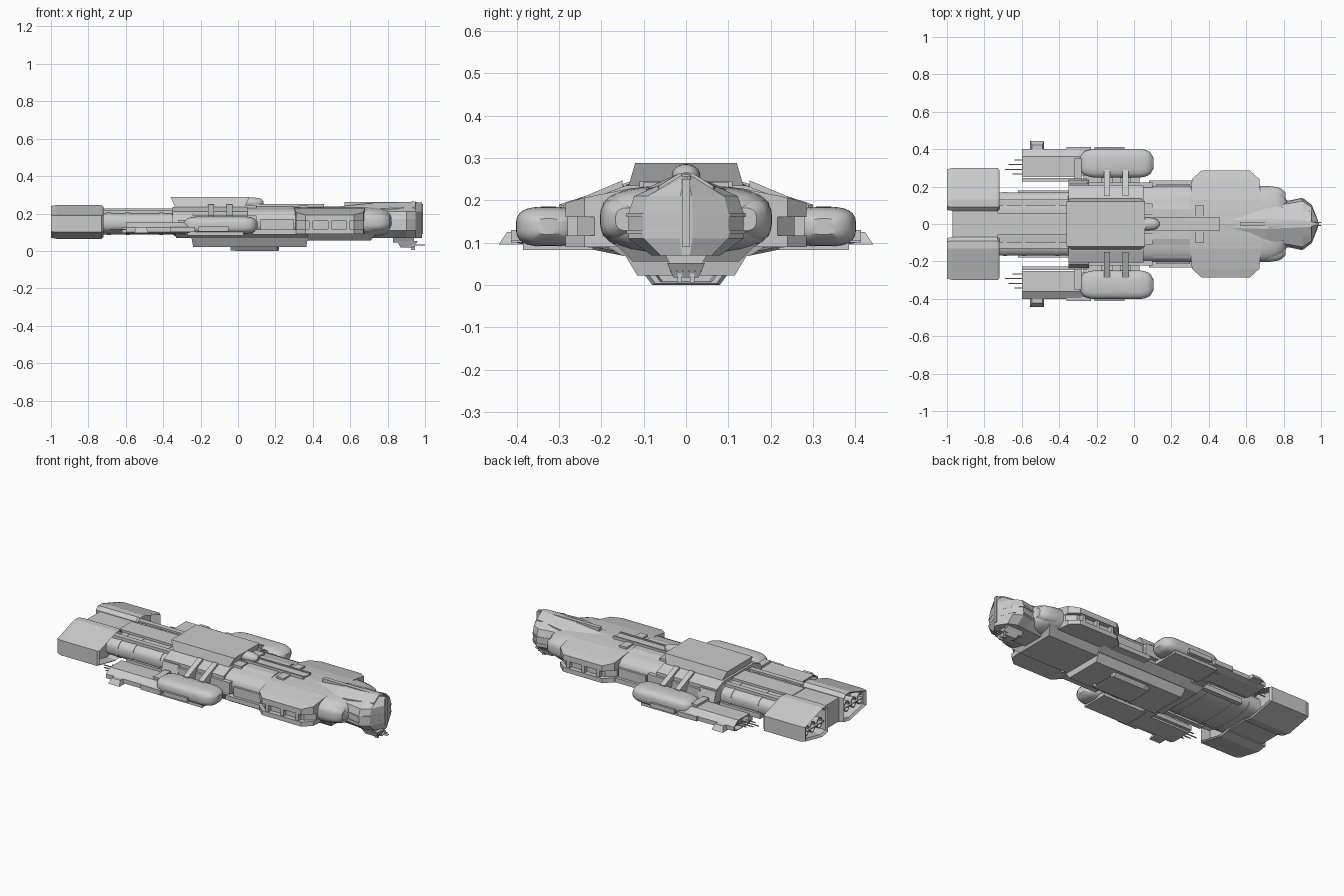
import bpy, bmesh, math

default_cube = bpy.data.objects.get("Cube")
if default_cube:
    bpy.data.objects.remove(default_cube, do_unlink=True)


def loft(name, rings, mirror=False, smooth=False):
    """Skin a row of equal-length rings, cap both ends, optionally mirror over y."""
    bm = bmesh.new()
    rows = [[bm.verts.new(point) for point in ring] for ring in rings]
    count = len(rows[0])
    for first, second in zip(rows, rows[1:]):
        for i in range(count):
            j = (i + 1) % count
            bm.faces.new((first[i], first[j], second[j], second[i]))
    bm.faces.new(rows[0])
    bm.faces.new(rows[-1])
    bmesh.ops.recalc_face_normals(bm, faces=bm.faces)
    mesh = bpy.data.meshes.new(name)
    bm.to_mesh(mesh)
    bm.free()
    part = bpy.data.objects.new(name, mesh)
    bpy.context.collection.objects.link(part)
    if mirror:
        part.modifiers.new("mirror", "MIRROR").use_axis = (False, True, False)
    if smooth:
        bpy.ops.object.select_all(action="DESELECT")
        part.select_set(True)
        bpy.context.view_layer.objects.active = part
        bpy.ops.object.shade_smooth_by_angle(angle=math.radians(35))


def oval(y, z, width, height, power, count=28):
    """Cross-section of a rounded box."""
    def bulge(value):
        return math.copysign(abs(value) ** (2 / power), value)
    angles = [math.tau * (i + 0.5) / count for i in range(count)]
    return [(y + width * bulge(math.cos(a)), z + height * bulge(math.sin(a))) for a in angles]


def both_sides(half):
    """Complete a half cross-section, listed top to bottom, with its mirror image."""
    return list(half) + [(-y, z) for y, z in reversed(half)]


def flare(name, section, stations, mirror=False, smooth=False):
    """Carry a cross-section along x, scaled about its centre at each station."""
    cy = sum(y for y, z in section) / len(section)
    cz = sum(z for y, z in section) / len(section)
    rings = [[(x, cy + (y - cy) * size, cz + (z - cz) * size) for y, z in section]
             for x, size in stations]
    loft(name, rings, mirror, smooth)


def capsule(name, x, width, height, y=0, z=0.15, tail=0, nose=0, end=0.5, power=3, mirror=False):
    """Rounded body along x whose two ends swell elliptically."""
    steps = [i / 5 for i in range(6)]
    swell = [end + (1 - end) * math.sqrt(t * (2 - t)) for t in steps]
    stations = [(x[0] + tail * t, s) for t, s in zip(steps, swell)]
    stations += [(x[1] - nose * t, s) for t, s in reversed(list(zip(steps, swell)))]
    flare(name, oval(y, z, width, height, power), stations, mirror, smooth=True)


def block(name, x, y, z, top=(0, 0), bottom=(0, 0), mirror=False):
    """Box whose top or bottom is drawn in by (x, y); a single y is a centred half width."""
    if isinstance(y, float):
        y = (-y, y)
    rings = []
    for height, (dx, dy) in zip(z, (bottom, top)):
        left, right = x[0] + dx, x[1] - dx
        near, far = (y[0] if mirror else y[0] + dy), y[1] - dy
        rings.append([(left, near, height), (right, near, height),
                      (right, far, height), (left, far, height)])
    loft(name, rings, mirror)


def span(y, x, z):
    """Upright rectangular ring facing along y."""
    return [(x[0], y, z[0]), (x[1], y, z[0]), (x[1], y, z[1]), (x[0], y, z[1])]


# Main hull: rounded neck and body
capsule("neck_hull", x=(-0.76, -0.3), width=0.17, height=0.063, end=0.8)
capsule("main_hull", x=(-0.36, 0.82), width=0.203, height=0.08, z=0.155, tail=0.05, nose=0.14, end=0.6)
for x in (-0.7, -0.6, -0.42):
    capsule("neck_band", x=(x, x + 0.02), width=0.173, height=0.066, end=0.8)
block("neck_spine", x=(-0.75, -0.35), y=0.06, z=(0.1, 0.226))
block("neck_rail", x=(-0.75, -0.35), y=(0.1, 0.13), z=(0.1, 0.219), mirror=True)
block("neck_duct", x=(-0.62, -0.35), y=(0.15, 0.18), z=(0.095, 0.125), mirror=True)

# Stern engine blocks with recessed front and rear mouths
engine_section = ((0.07, 0.225), (0.09, 0.245), (0.13, 0.245), (0.3, 0.19),
                  (0.3, 0.1), (0.13, 0.065), (0.07, 0.075))
flare("engine_block", engine_section,
      ((-0.78, 0.88), (-0.72, 0.92), (-0.73, 1), (-0.97, 1), (-1, 0.94), (-0.99, 0.8), (-0.93, 0.75)),
      mirror=True)
block("engine_bridge", x=(-0.97, -0.73), y=0.075, z=(0.08, 0.222))
block("exhaust_vane", x=(-0.99, -0.93), y=(0.1, 0.28), z=(0.148, 0.154), mirror=True)
for y in (0.13, 0.195, 0.255):
    flare("exhaust_nozzle", oval(y, 0.15, 0.026, 0.034, power=2, count=16),
          ((-0.92, 0.7), (-0.98, 1), (-0.98, 0.8), (-0.94, 0.5)), mirror=True, smooth=True)

# Raised dorsal block with overhanging ends and sloping skirts
block("dorsal_block", x=(-0.36, 0.06), y=0.14, z=(0.22, 0.288), top=(0, 0.02), bottom=(0.03, 0))
block("dorsal_skirt", x=(-0.35, 0.05), y=0.207, z=(0.21, 0.235), top=(0, 0.065))
block("dorsal_wall", x=(-0.35, 0.05), y=0.207, z=(0.16, 0.21))
block("dorsal_front_ledge", x=(0.03, 0.1), y=(0.05, 0.11), z=(0.2, 0.245), mirror=True)
block("dorsal_side_step", x=(-0.35, -0.24), y=(0.17, 0.235), z=(0.13, 0.2), top=(0, 0.02), mirror=True)
block("flank_plate", x=(-0.25, 0.1), y=(0.18, 0.222), z=(0.12, 0.19), mirror=True)
capsule("dorsal_bubble", x=(0.02, 0.135), width=0.034, height=0.028, z=0.258, nose=0.06, end=0.3, power=2)

# Spine rail on the forward deck
block("spine_rail", x=(0.05, 0.46), y=0.036, z=(0.21, 0.246))
block("spine_rail_lip", x=(0.08, 0.46), y=(0.026, 0.036), z=(0.24, 0.252), mirror=True)
block("spine_crossbar", x=(0.325, 0.375), y=0.1, z=(0.21, 0.243))
block("deck_panel", x=(0.1, 0.3), y=0.18, z=(0.21, 0.239), top=(0, 0.1))

# Forward side armour: sloping shell above a recessed slot and a lower lip
plan = ((0, 0), (0.13, 0), (0.24, 0.01), (0.285, 0.06))


def armour(name, low, crown, slope, shrink=0.0):
    """Layer following the chamfered armour plan; its roof falls away outward."""
    loft(name, [span(y * (1 - shrink), (0.3 + cut, 0.68 - cut), (low, crown - slope * y * y))
                for y, cut in plan], mirror=True)


armour("armour_shell", low=0.16, crown=0.238, slope=0.55)
armour("armour_slot", low=0.1, crown=0.165, slope=0, shrink=0.1)
armour("armour_lip", low=0.09, crown=0.117, slope=0)
for x in (0.38, 0.48, 0.58):
    block("armour_post", x=(x, x + 0.02), y=(0.24, 0.28), z=(0.11, 0.165), mirror=True)
block("forward_runner", x=(0.08, 0.32), y=(0.18, 0.232), z=(0.088, 0.115), mirror=True)
block("forward_runner_cap", x=(0.12, 0.3), y=(0.18, 0.215), z=(0.115, 0.17), mirror=True)
block("aft_runner", x=(-0.33, -0.25), y=(0.17, 0.242), z=(0.088, 0.115), mirror=True)

# Bow: tall wedge head, brow bands, rising crest and rounded shoulders
bow_plan = ((0.72, 0.11), (0.83, 0.122), (0.9, 0.136), (0.95, 0.1), (0.985, 0.015))


def bow(name, section):
    """Carry a half cross-section of (share of width, height) along the bow plan."""
    loft(name, [[(x, y * width, z) for y, z in both_sides(section)] for x, width in bow_plan])


bow("bow_head", ((0.12, 0.258), (0.9, 0.21), (1, 0.17), (1, 0.11), (0.6, 0.07)))
for z in (0.12, 0.16):
    bow("bow_band", ((1.03, z + 0.01), (1.03, z)))
crest_stations = ((0.48, 0.02, 0.232), (0.7, 0.026, 0.254), (0.95, 0.016, 0.264))
loft("bow_crest", [[(x, y, z) for y, z in both_sides(((w, top), (w * 4, top - 0.03), (w * 4, 0.19)))]
                   for x, w, top in crest_stations])
block("bow_ridge", x=(0.57, 0.96), y=0.012, z=(0.22, 0.262))
block("bow_stem", x=(0.95, 0.99), y=0.01, z=(0.09, 0.25))
capsule("bow_shoulder", x=(0.66, 0.81), width=0.073, height=0.055, y=0.13, z=0.155,
        nose=0.1, end=0.5, mirror=True)

# Chin turret and probes
block("chin_pylon", x=(0.83, 0.94), y=0.06, z=(0.045, 0.09), bottom=(0, 0.025))
block("chin_turret", x=(0.85, 0.96), y=0.045, z=(0.018, 0.052), bottom=(0.02, 0.015))
block("chin_blade", x=(0.925, 0.945), y=(0.01, 0.02), z=(0.006, 0.03), mirror=True)
for i in range(3):
    y = 0.006 + i * 0.014
    block("chin_probe", x=(0.93, 1 - i * 0.02), y=(y, y + 0.004), z=(0.03, 0.034), mirror=True)

# Belly: keel plates and the deep hangar with an open mouth
block("belly_forward", x=(0.3, 0.74), y=0.17, z=(0.055, 0.1), bottom=(0.03, 0.045))
block("belly_mid", x=(-0.34, 0.38), y=0.2, z=(0.068, 0.1), bottom=(0.01, 0.05))
block("belly_keel", x=(-0.25, 0.375), y=0.15, z=(0.022, 0.08), bottom=(0.01, 0.035))
flare("belly_hangar", both_sides(((0.125, 0.06), (0.08, 0))),
      ((-0.04, 0.9), (0, 1), (0.21, 1), (0.22, 0.9), (0.22, 0.75), (0.13, 0.7)))

# Side nacelles with tail booms, fins and antennae
capsule("nacelle", x=(-0.29, 0.103), width=0.077, height=0.047, y=0.325, z=0.138,
        tail=0.09, nose=0.08, end=0.4, mirror=True)
block("nacelle_keel", x=(-0.27, 0.03), y=(0.22, 0.385), z=(0.083, 0.105), mirror=True)
block("nacelle_outer_rail", x=(-0.21, -0.05), y=(0.37, 0.413), z=(0.105, 0.13), mirror=True)
boom_section = ((0.25, 0.15), (0.36, 0.152), (0.4, 0.125), (0.4, 0.1), (0.37, 0.092), (0.25, 0.092))
flare("tail_boom", boom_section, ((-0.57, 0.7), (-0.6, 0.85), (-0.6, 1), (-0.3, 1), (-0.24, 0.85)),
      mirror=True)
block("tail_inner_rail", x=(-0.6, -0.28), y=(0.226, 0.246), z=(0.1, 0.125), mirror=True)
block("tail_outer_step", x=(-0.36, -0.23), y=(0.38, 0.413), z=(0.1, 0.128), mirror=True)
block("tail_fin", x=(-0.555, -0.48), y=(0.36, 0.443), z=(0.095, 0.125), top=(0.01, 0.02), mirror=True)
block("boom_collar", x=(-0.32, -0.28), y=(0.24, 0.35), z=(0.09, 0.165), mirror=True)
for i, x in enumerate((-0.65, -0.69, -0.67, -0.64)):
    y = 0.265 + i * 0.025
    block("tail_antenna", x=(x, -0.57), y=(y, y + 0.005), z=(0.112, 0.117), mirror=True)

# Struts and arms tying the nacelles to the hull
for x in (-0.145, -0.045):
    loft("nacelle_strut", [span(y, (x - 0.016, x + 0.016), (0.25 - 0.4 * y, 0.31 - 0.42 * y))
                           for y in (0.15, 0.29)], mirror=True)
    block("nacelle_arm", x=(x - 0.03, x + 0.03), y=(0.17, 0.28), z=(0.1, 0.135), mirror=True)
